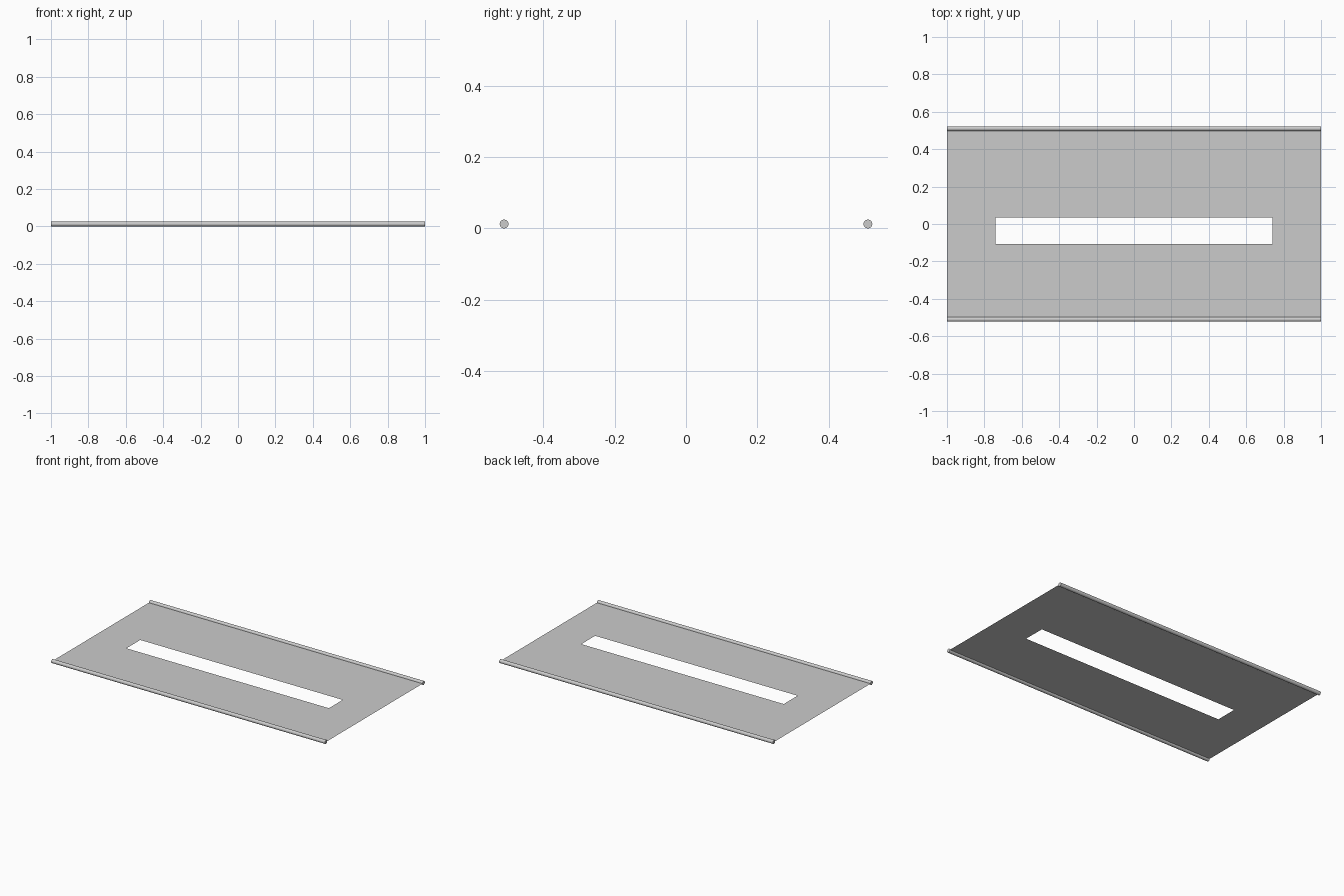
import bpy, bmesh
from math import pi

if "Cube" in bpy.data.objects:
    bpy.data.objects.remove(bpy.data.objects["Cube"])

R = 0.0125          # rod radius
ROD_Y = 0.51        # rod axis distance from the centre

# Thin sheet: 3 x 3 grid of panels with the middle one left open as the slot
xs = [-1, -0.74, 0.74, 1]
ys = [-ROD_Y, -0.108, 0.036, ROD_Y]
bm = bmesh.new()
grid = [[bm.verts.new((x, y, R)) for x in xs] for y in ys]
for j in range(3):
    for i in range(3):
        if (i, j) != (1, 1):
            bm.faces.new((grid[j][i], grid[j][i + 1], grid[j + 1][i + 1], grid[j + 1][i]))
bmesh.ops.dissolve_limit(bm, angle_limit=0.01, verts=bm.verts, edges=bm.edges)
mesh = bpy.data.meshes.new("slotted_sheet")
bm.to_mesh(mesh)
bm.free()
bpy.context.collection.objects.link(bpy.data.objects.new("slotted_sheet", mesh))

# Round rods along the front and back edges
for name, side in (("front_rod", -1), ("back_rod", 1)):
    bpy.ops.mesh.primitive_cylinder_add(vertices=16, radius=R, depth=2,
                                        location=(0, side * ROD_Y, R),
                                        rotation=(0, pi / 2, 0))
    rod = bpy.context.object
    rod.name = name
    bpy.ops.object.shade_smooth_by_angle()
